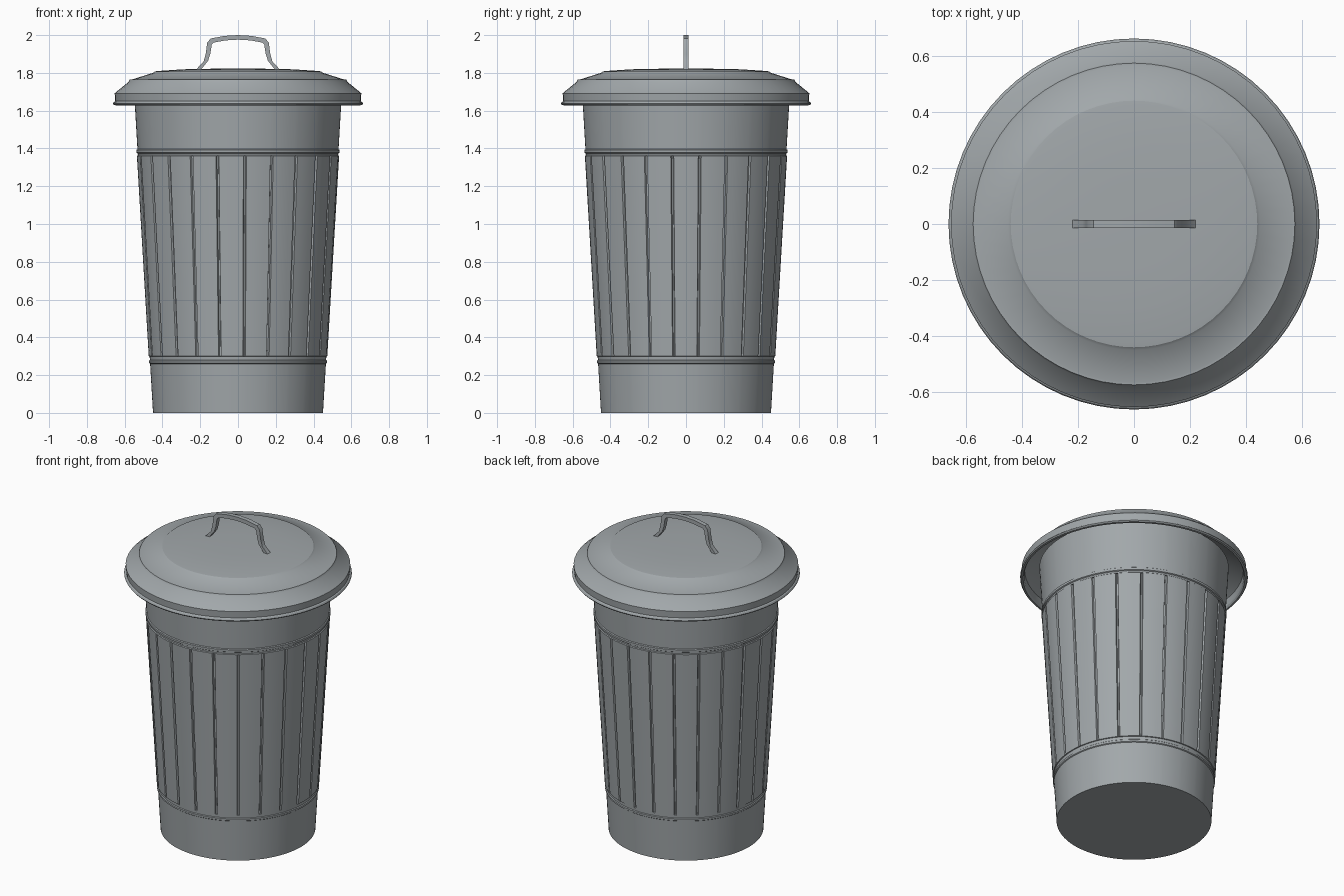
import bpy, bmesh, math

if "Cube" in bpy.data.objects:
    bpy.data.objects.remove(bpy.data.objects["Cube"])

steel = bpy.data.materials.new("galvanised grey")
steel.diffuse_color = (0.36, 0.39, 0.405, 1)
steel.use_nodes = True
steel.node_tree.nodes["Principled BSDF"].inputs["Base Color"].default_value = steel.diffuse_color


def finish(name, bm, angle=25):
    bmesh.ops.recalc_face_normals(bm, faces=bm.faces)
    me = bpy.data.meshes.new(name)
    bm.to_mesh(me)
    bm.free()
    ob = bpy.data.objects.new(name, me)
    bpy.context.collection.objects.link(ob)
    me.materials.append(steel)
    bpy.ops.object.select_all(action='DESELECT')
    ob.select_set(True)
    bpy.context.view_layer.objects.active = ob
    bpy.ops.object.shade_smooth_by_angle(angle=math.radians(angle))
    return ob


def loft(bm, rings):
    """Bridge successive closed rings of points."""
    rows = [[bm.verts.new(p) for p in ring] for ring in rings]
    for a, b in zip(rows, rows[1:]):
        n = len(a)
        for i in range(n):
            bm.faces.new((a[i], a[(i + 1) % n], b[(i + 1) % n], b[i]))
    return rows


# Can body: tapered wall with bead rings and 23 narrow vertical grooves
RIBS = 23
STEP = math.tau / RIBS
W = 0.015
angles = []   # (angle, is groove floor)
for k in range(RIBS):
    c = (k + 0.5) * STEP
    angles += [(c - W, 0), (c - W * 0.5, 1), (c + W * 0.5, 1), (c + W, 0)]
    angles += [(c + W + (STEP - 2 * W) * t, 0) for t in (0.25, 0.5, 0.75)]


def wall(z, offset=0, groove=0):
    r = 0.45 + 0.059 * z + offset
    return [((r - groove * g) * math.cos(a), (r - groove * g) * math.sin(a), z)
            for a, g in angles]


bm = bmesh.new()
rows = [wall(0), wall(0.26), wall(0.264, 0.005), wall(0.276, 0.005), wall(0.28),
        wall(0.298), wall(0.30, 0.005), wall(0.301, 0.005, 0.010),
        wall(1.359, 0.005, 0.010), wall(1.36, 0.005), wall(1.364), wall(1.374),
        wall(1.378, 0.006), wall(1.392, 0.006), wall(1.396), wall(1.70),
        wall(1.70, -0.015), wall(0.03, -0.02)]
rows = loft(bm, rows)
bm.faces.new(rows[0])
bm.faces.new(rows[-1])
finish("can_body", bm)

# Lid: stepped dome with rolled rim, hollow underneath
outer = [(0.645, 1.628), (0.657, 1.63), (0.662, 1.637), (0.657, 1.646),
         (0.650, 1.65), (0.653, 1.692), (0.58, 1.752), (0.574, 1.764),
         (0.565, 1.764), (0.45, 1.80), (0.44, 1.808), (0.425, 1.810),
         (0.29, 1.819), (0.14, 1.822)]
inner = [(0.14, 1.80), (0.43, 1.79), (0.56, 1.74), (0.636, 1.685), (0.638, 1.64)]
SEG = 64
bm = bmesh.new()
prof = inner + outer
rows = loft(bm, [[(r * math.cos(math.tau * i / SEG), r * math.sin(math.tau * i / SEG), z)
                  for i in range(SEG)] for r, z in prof])
bm.faces.new(rows[0])
bm.faces.new(rows[-1])
finish("lid", bm)

# Handle: flat bar swept along a mirrored arch
half = [((0.222, 1.818), (0.195, 1.818)), ((0.183, 1.858), (0.158, 1.865)),
        ((0.171, 1.90), (0.146, 1.903)), ((0.163, 1.96), (0.139, 1.95)),
        ((0.145, 1.982), (0.127, 1.961)), ((0.07, 1.996), (0.065, 1.972)),
        ((0.0, 2.0), (0.0, 1.976))]
path = half + [((-o[0], o[1]), (-i[0], i[1])) for o, i in reversed(half[:-1])]
bm = bmesh.new()
T = 0.0145
rows = loft(bm, [[(o[0], -T, o[1]), (o[0], T, o[1]), (i[0], T, i[1]), (i[0], -T, i[1])]
                 for o, i in path])
bm.faces.new(rows[0])
bm.faces.new(rows[-1])
finish("lid_handle", bm, 40)
